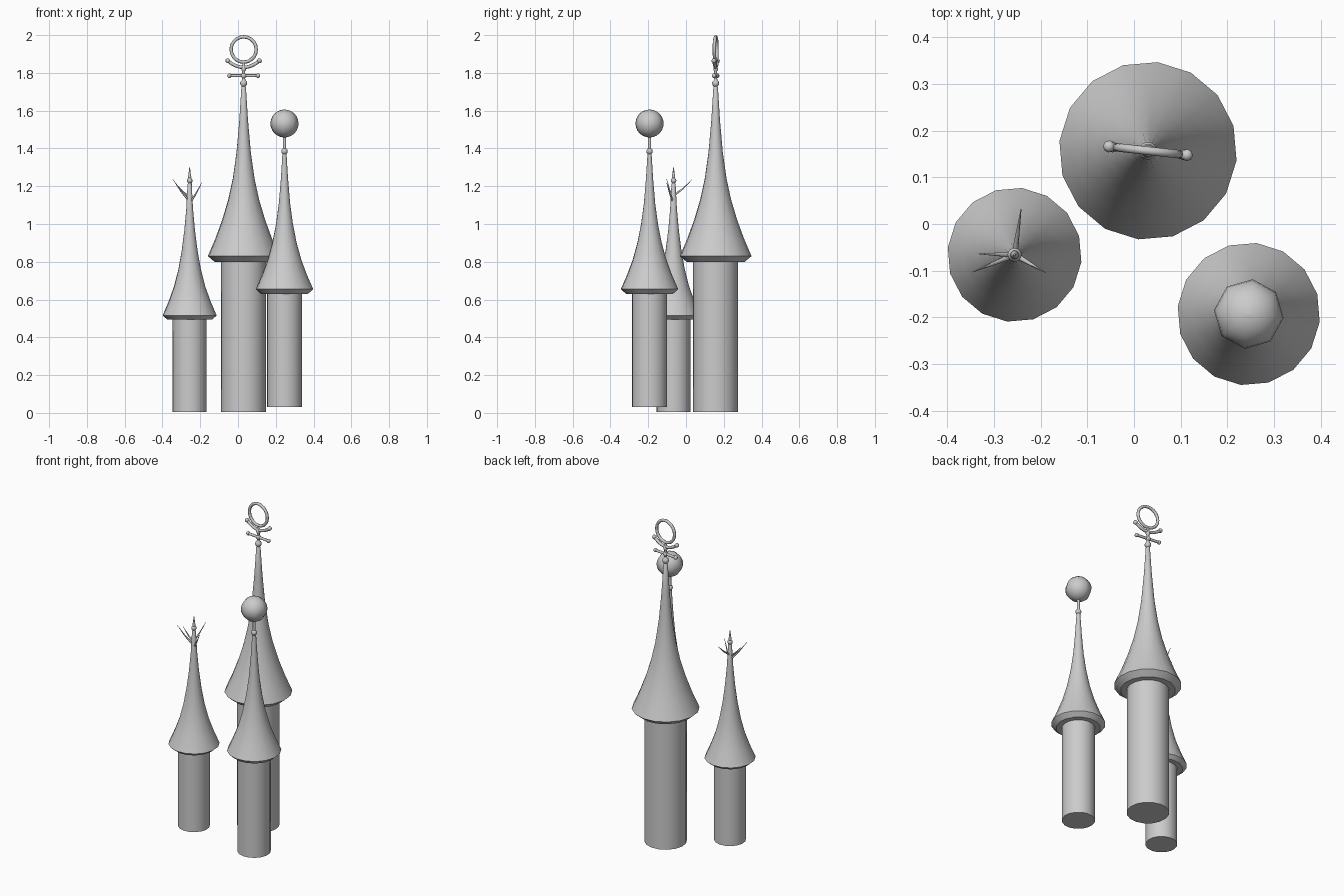
import bpy, bmesh, math
from mathutils import Vector, Matrix

if "Cube" in bpy.data.objects:
    bpy.data.objects.remove(bpy.data.objects["Cube"])

TURN = math.radians(-6.3)   # the whole group is turned slightly about z


def finish(name, bm, loc=(0, 0, 0), rot=0.0, angle=40):
    bmesh.ops.recalc_face_normals(bm, faces=bm.faces)
    me = bpy.data.meshes.new(name)
    bm.to_mesh(me)
    bm.free()
    ob = bpy.data.objects.new(name, me)
    bpy.context.collection.objects.link(ob)
    ob.location = loc
    ob.rotation_euler.z = rot
    bpy.ops.object.select_all(action='DESELECT')
    ob.select_set(True)
    bpy.context.view_layer.objects.active = ob
    bpy.ops.object.shade_smooth_by_angle(angle=math.radians(angle))
    return ob


def lathe(name, profile, x, y, sides=16, angle=40):
    """Closed solid of revolution from (radius, z) points, bottom to top."""
    bm = bmesh.new()
    rings = []
    for r, z in profile:
        rings.append([bm.verts.new((r * math.cos(2 * math.pi * i / sides),
                                    r * math.sin(2 * math.pi * i / sides), z))
                      for i in range(sides)])
    for a, b in zip(rings, rings[1:]):
        for i in range(sides):
            j = (i + 1) % sides
            bm.faces.new((a[i], a[j], b[j], b[i]))
    bm.faces.new(rings[0][::-1])
    bm.faces.new(rings[-1])
    return finish(name, bm, (x, y, 0), TURN, angle)


def tube(name, pts, radii, x, y, rot=TURN, sides=8, ends=0.0):
    """Tube along a path, with optional ball ends."""
    bm = bmesh.new()
    pts = [Vector(p) for p in pts]
    rings = []
    for k, p in enumerate(pts):
        t = (pts[min(k + 1, len(pts) - 1)] - pts[max(k - 1, 0)]).normalized()
        q = Vector((0, 0, 1)).rotation_difference(t)
        rings.append([bm.verts.new(p + q @ Vector((
            radii[k] * math.cos(2 * math.pi * i / sides),
            radii[k] * math.sin(2 * math.pi * i / sides), 0)))
            for i in range(sides)])
    for a, b in zip(rings, rings[1:]):
        for i in range(sides):
            j = (i + 1) % sides
            bm.faces.new((a[i], a[j], b[j], b[i]))
    bm.faces.new(rings[0][::-1])
    bm.faces.new(rings[-1])
    if ends:
        for p in (pts[0], pts[-1]):
            bmesh.ops.create_uvsphere(bm, u_segments=8, v_segments=6, radius=ends,
                                      matrix=Matrix.Translation(p))
    return finish(name, bm, (x, y, 0), rot, 60)


def bead(r, z, neck):
    """Profile points of a small round bead on a thin stem."""
    return [(max(neck, r * math.sin(a)), z - r * math.cos(a))
            for a in (math.pi * k / 6 for k in range(1, 6))]


big = (0.03, 0.157)
right = (0.246, -0.193)
left = (-0.256, -0.066)

# tower bodies
lathe("tall_tower_body", [(0.12, 0.005), (0.12, 0.80)], *big)
lathe("right_tower_body", [(0.094, 0.03), (0.094, 0.635)], *right)
lathe("left_tower_body", [(0.09, 0.005), (0.09, 0.497)], *left)

# flared roofs, each with a stem and beads at the tip
lathe("tall_roof", [(0.12, 0.80), (0.155, 0.80), (0.191, 0.83), (0.152, 0.92),
                    (0.115, 1.02), (0.082, 1.13), (0.058, 1.24), (0.038, 1.38),
                    (0.023, 1.55), (0.012, 1.725)] + bead(0.019, 1.745, 0.008)
      + [(0.008, 1.77)] + bead(0.015, 1.785, 0.008) + bead(0.013, 1.82, 0.008)
      + [(0.007, 1.855)], *big)
lathe("right_roof", [(0.094, 0.63), (0.125, 0.63), (0.153, 0.655), (0.12, 0.73),
                     (0.09, 0.81), (0.065, 0.90), (0.045, 1.00), (0.03, 1.11),
                     (0.019, 1.24), (0.011, 1.37)] + bead(0.017, 1.385, 0.008)
      + [(0.008, 1.48)], *right)
lathe("left_roof", [(0.09, 0.495), (0.12, 0.495), (0.144, 0.515), (0.112, 0.59),
                    (0.083, 0.67), (0.06, 0.76), (0.042, 0.86), (0.028, 0.97),
                    (0.018, 1.08), (0.011, 1.21)] + bead(0.015, 1.23, 0.008)
      + [(0.009, 1.25), (0.006, 1.265), (0.002, 1.30)], *left)

# globe on the right tower
n = 12
lathe("globe", [(max(0.001, 0.075 * math.sin(math.pi * k / n)),
                 1.532 - 0.074 * math.cos(math.pi * k / n)) for k in range(n + 1)],
      *right, sides=8, angle=60)

# ring, cradle and crossbar on the tall tower
bm = bmesh.new()
seg, sub = 20, 8
verts = [[bm.verts.new((
    (0.067 + 0.009 * math.cos(2 * math.pi * j / sub)) * math.cos(2 * math.pi * i / seg),
    0.009 * math.sin(2 * math.pi * j / sub),
    (0.067 + 0.009 * math.cos(2 * math.pi * j / sub)) * math.sin(2 * math.pi * i / seg)))
    for j in range(sub)] for i in range(seg)]
for i in range(seg):
    for j in range(sub):
        a, b, k = verts[i], verts[(i + 1) % seg], (j + 1) % sub
        bm.faces.new((a[j], b[j], b[k], a[k]))
finish("finial_ring", bm, (*big, 1.924), TURN, 60)
tube("crossbar", [(-0.076, 0, 1.785), (0.076, 0, 1.785)], [0.008] * 2, *big, ends=0.012)
arc = [(u * 0.084, 0, 1.829 + 0.035 * u * u) for u in (k / 4 for k in range(-4, 5))]
tube("cradle", arc, [0.009] * len(arc), *big, ends=0.013)

# thorns on the left tower: tip offset and root height
thorns = [((0.014, 0.098, 1.235), 1.15), ((-0.077, 0.002, 1.218), 1.14),
          ((-0.09, -0.037, 1.238), 1.12), ((0.066, -0.038, 1.222), 1.11)]
for k, (tip, root) in enumerate(thorns):
    tip = Vector(tip)
    base = Vector((0, 0, root))
    mid = base.lerp(tip, 0.5) - Vector((0, 0, 0.006))
    tube(f"thorn_{k + 1}", [base, mid, tip], [0.007, 0.004, 0.0008], *left, rot=0, sides=6)
